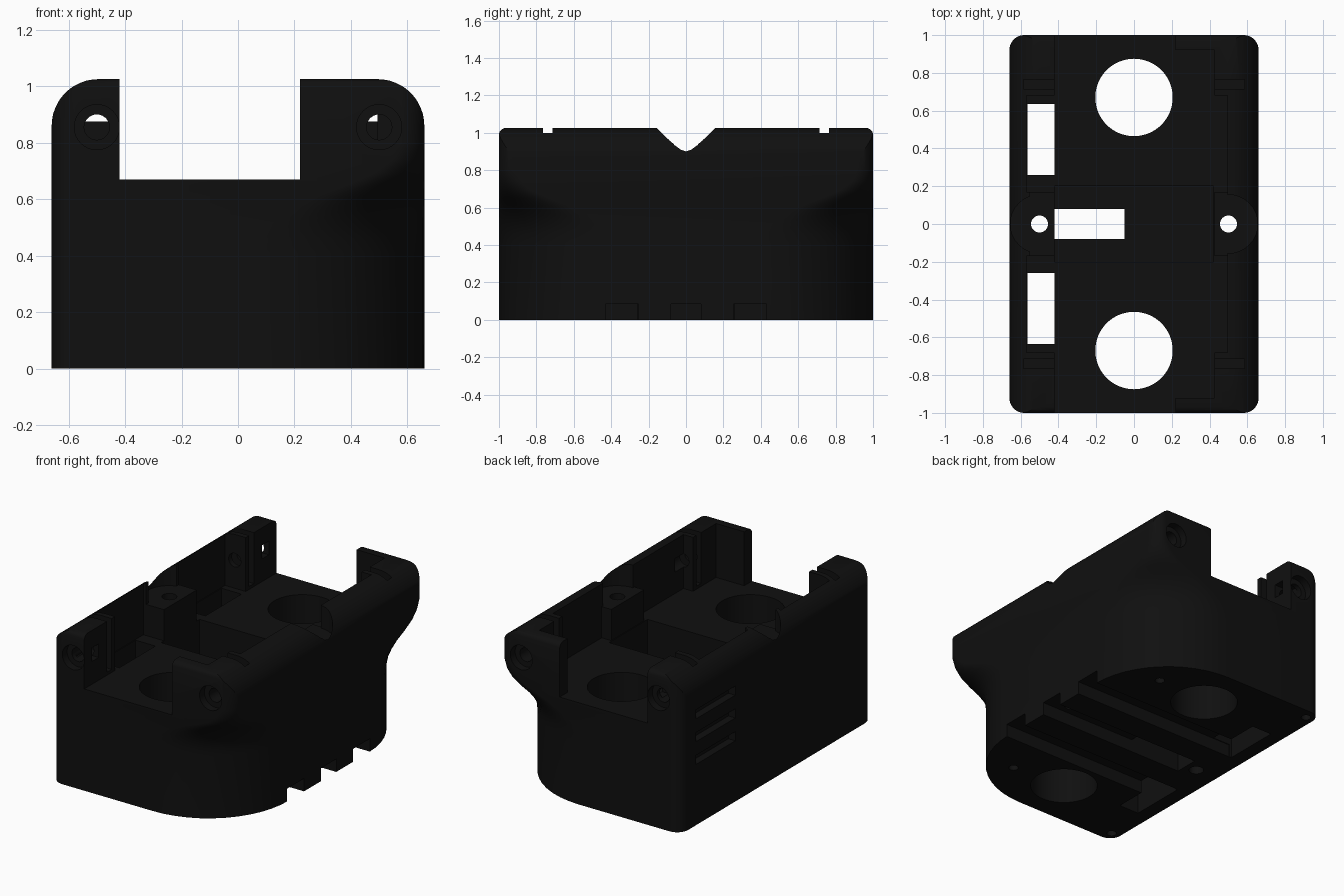
import bpy, bmesh, math
from mathutils import Matrix

cube = bpy.data.objects.get("Cube")
if cube:
    bpy.data.objects.remove(cube, do_unlink=True)

mat = bpy.data.materials.new("matte black")
mat.use_nodes = True
BLACK = (0.005, 0.005, 0.005, 1)
mat.diffuse_color = BLACK
mat.node_tree.nodes["Principled BSDF"].inputs["Base Color"].default_value = BLACK

HX, HY, TOP, FLOOR = 0.66, 1.0, 1.025, 0.67


def to_object(name, bm):
    bmesh.ops.recalc_face_normals(bm, faces=bm.faces)
    me = bpy.data.meshes.new(name)
    bm.to_mesh(me)
    bm.free()
    me.materials.append(mat)
    ob = bpy.data.objects.new(name, me)
    bpy.context.collection.objects.link(ob)
    return ob


def loft(name, rings):
    bm = bmesh.new()
    loops = [[bm.verts.new(p) for p in ring] for ring in rings]
    n = len(loops[0])
    for a, b in zip(loops, loops[1:]):
        for i in range(n):
            j = (i + 1) % n
            bm.faces.new((a[i], a[j], b[j], b[i]))
    bm.faces.new(loops[0])
    bm.faces.new(loops[-1])
    return to_object(name, bm)


def plan(z, r_left, inset, seg=12):
    """Rounded plan outline; r_left rounds the two corners on +x."""
    pts = []
    corners = ((1, 1, r_left), (-1, 1, 0.08), (-1, -1, 0.08), (1, -1, r_left))
    for k, (sx, sy, r) in enumerate(corners):
        for i in range(seg + 1):
            a = math.pi / 2 * (k + i / seg)
            pts.append((sx * (HX - inset - r) + r * math.cos(a),
                        sy * (HY - inset - r) + r * math.sin(a), z))
    return pts


# Body: heavily rounded lower corners flare out to square upper corners
profile = [(0, .58, 0), (.41, .58, 0), (.46, .57, 0), (.51, .54, 0), (.56, .475, 0),
           (.61, .38, 0), (.65, .27, 0), (.69, .18, 0), (.74, .115, 0), (.80, .08, 0),
           (.995, .08, 0), (1.008, .08, .005), (1.018, .08, .015), (TOP, .08, .03)]
body = loft("housing_body", [plan(*p) for p in profile])


def subtract(cutter):
    mod = body.modifiers.new("cut", "BOOLEAN")
    mod.operation = "DIFFERENCE"
    mod.solver = "EXACT"
    mod.object = cutter
    bpy.context.view_layer.objects.active = body
    bpy.ops.object.modifier_apply(modifier=mod.name)
    bpy.data.objects.remove(cutter, do_unlink=True)


def cut_box(x0, x1, y0, y1, z0, z1):
    bm = bmesh.new()
    bmesh.ops.create_cube(bm, size=1)
    for v in bm.verts:
        v.co = (x1 if v.co.x > 0 else x0, y1 if v.co.y > 0 else y0, z1 if v.co.z > 0 else z0)
    subtract(to_object("cutter", bm))


def cut_cylinder(x, y, z, r, depth, axis="Z", seg=32):
    bm = bmesh.new()
    turn = Matrix.Rotation(math.pi / 2, 4, "X") if axis == "Y" else Matrix()
    bmesh.ops.create_cone(bm, cap_ends=True, segments=seg, radius1=r, radius2=r,
                          depth=depth, matrix=Matrix.Translation((x, y, z)) @ turn)
    subtract(to_object("cutter", bm))


# Rounded long top edges
R = 0.165
for s in (1, -1):
    section = [(HX - R + R * math.cos(i * math.pi / 24), TOP - R + R * math.sin(i * math.pi / 24))
               for i in range(13)]
    section += [(HX - R, 1.2), (.8, 1.2), (.8, TOP - R)]
    subtract(loft("cutter", [[(s * x, y, z) for x, z in section] for y in (-1.2, 1.2)]))

# Open bays above the floor, and the gap through both end walls
cut_box(-.42, .22, -1.2, 1.2, FLOOR, 1.2)
cut_box(-.42, .425, -.92, .92, FLOOR, 1.2)
for s in (1, -1):
    y0, y1 = sorted((s * .17, s * .68))
    cut_box(-.57, .495, y0, y1, FLOOR, 1.2)

# Central well, pillar tops and cable exit
cut_box(-.42, .42, -.2, .2, .25, .8)
cut_box(-.55, .495, -.19, .19, .875, 1.2)
cut_box(-.42, -.05, -.08, .08, -.1, .4)

# Pillar screw holes with counterbores
for s in (1, -1):
    cut_cylinder(s * .5, 0, 1.075, .155, .4)
    cut_cylinder(s * .5, 0, .5, .045, 1.4)

# Features repeated at both ends
for s in (1, -1):
    def span(a, b):
        return sorted((s * a, s * b))
    # Round through opening
    cut_cylinder(0, s * .67, .4, .205, 1.2, seg=64)
    # Cable slot and underside channel
    cut_box(-.565, -.42, *span(.26, .635), -.1, .8)
    cut_box(-.55, .8, *span(.255, .43), -.1, .085)
    # Panel grooves in the corner blocks
    for x0, x1 in ((-.585, -.4), (.4, .585)):
        cut_box(x0, x1, *span(.715, .765), FLOOR + .02, 1.2)
    # End wall screw holes, counterbores and nut slots
    for t in (1, -1):
        cut_cylinder(t * .5, s * .84, .855, .045, .5, "Y")
        cut_cylinder(t * .5, s * 1.0, .855, .08, .1, "Y")
    cut_box(-.54, -.4, *span(.85, .92), .82, .91)
    # Small screw holes underneath
    cut_cylinder(.38, s * .7, 0, .03, .3, seg=16)
    cut_cylinder(-.6, s * .93, 0, .03, .3, seg=16)

# Middle underside channel
cut_box(-.42, .8, -.08, .08, -.1, .085)

# Side vents
for z in (.43, .58, .73):
    cut_box(-.8, -.61, .43, .84, z - .03, z + .03)

bpy.ops.object.select_all(action="DESELECT")
body.select_set(True)
bpy.context.view_layer.objects.active = body
bpy.ops.object.shade_smooth_by_angle(angle=math.radians(30))
